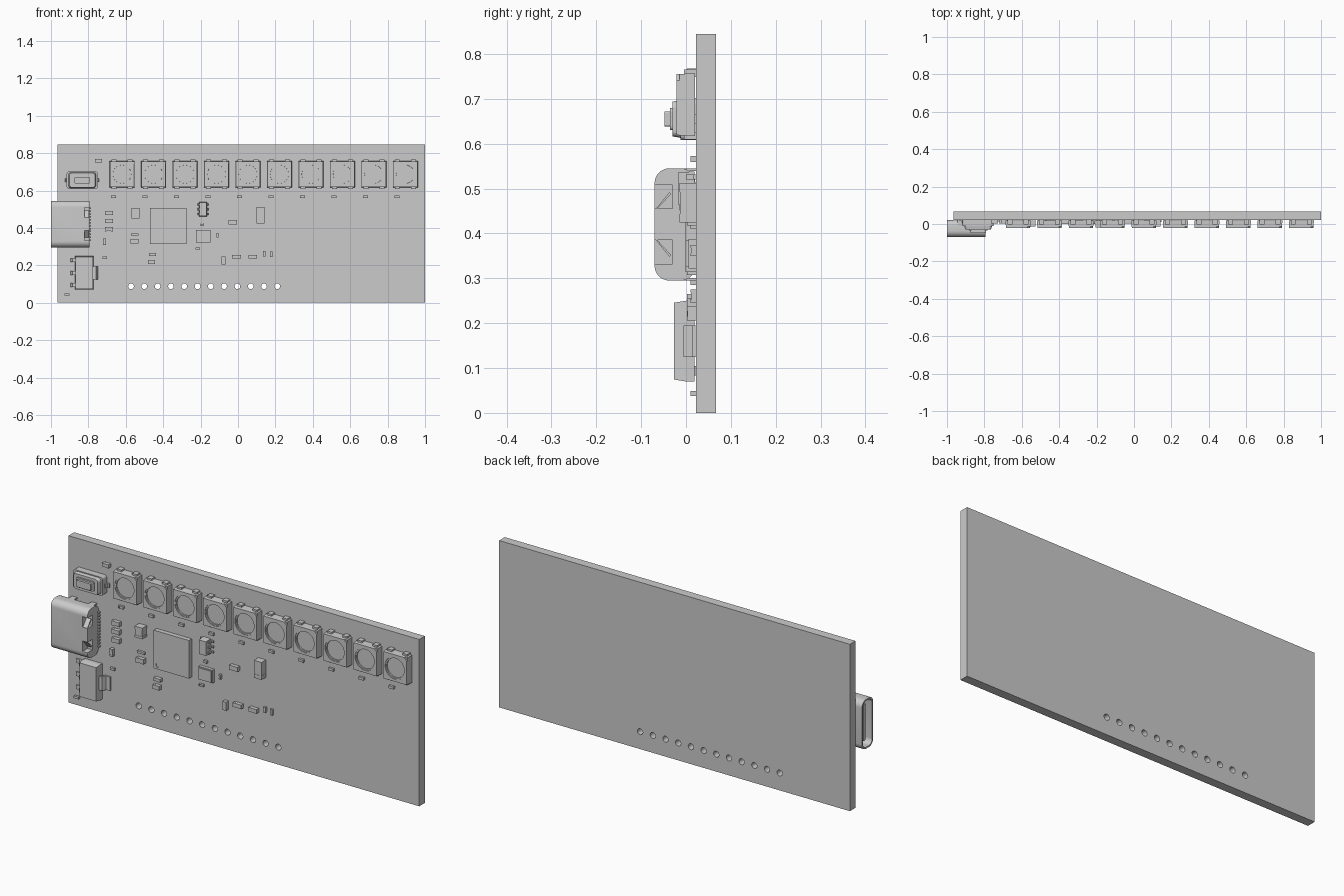
import bpy, bmesh, math
from mathutils import Vector

if "Cube" in bpy.data.objects:
    bpy.data.objects.remove(bpy.data.objects["Cube"])

FACE = 0.022   # y of the board's component side


def link(name, mesh):
    ob = bpy.data.objects.new(name, mesh)
    bpy.context.collection.objects.link(ob)
    return ob


def prism(name, pts, axis, a, b, scale=1.0):
    """Extrude a 2D profile along axis from a to b; the end at a is scaled about its centre."""
    c = sum((Vector(p) for p in pts), Vector((0, 0))) / len(pts)

    def place(p, t):
        u, v = p
        return {'X': (t, u, v), 'Y': (u, t, v), 'Z': (u, v, t)}[axis]
    bm = bmesh.new()
    lo = [bm.verts.new(place(c + (Vector(p) - c) * scale, a)) for p in pts]
    hi = [bm.verts.new(place(p, b)) for p in pts]
    bm.faces.new(lo)
    bm.faces.new(hi)
    n = len(pts)
    for i in range(n):
        j = (i + 1) % n
        bm.faces.new((lo[i], lo[j], hi[j], hi[i]))
    bmesh.ops.recalc_face_normals(bm, faces=bm.faces)
    mesh = bpy.data.meshes.new(name)
    bm.to_mesh(mesh)
    bm.free()
    return link(name, mesh)


def rect(u0, u1, v0, v1):
    return [(u0, v0), (u1, v0), (u1, v1), (u0, v1)]


def box(name, cx, cz, w, h, y0, y1=FACE, scale=1.0):
    return prism(name, rect(cx - w / 2, cx + w / 2, cz - h / 2, cz + h / 2), 'Y', y0, y1, scale)


def circle(cx, cz, r, n=32):
    return [(cx + r * math.cos(math.tau * i / n), cz + r * math.sin(math.tau * i / n)) for i in range(n)]


def rounded(u0, u1, v0, v1, r, seg=8):
    pts = []
    for k, (u, v) in enumerate([(u1 - r, v1 - r), (u0 + r, v1 - r), (u0 + r, v0 + r), (u1 - r, v0 + r)]):
        for i in range(seg + 1):
            t = math.pi / 2 * (k + i / seg)
            pts.append((u + r * math.cos(t), v + r * math.sin(t)))
    return pts


def cut(ob, cutters):
    """Subtract the cutters, bake the result and delete them."""
    for c in cutters:
        m = ob.modifiers.new("cut", 'BOOLEAN')
        m.operation, m.solver, m.object = 'DIFFERENCE', 'EXACT', c
    dg = bpy.context.evaluated_depsgraph_get()
    mesh = bpy.data.meshes.new_from_object(ob.evaluated_get(dg))
    ob.modifiers.clear()
    ob.data = mesh
    for c in cutters:
        bpy.data.objects.remove(c)


def smooth(ob):
    bpy.ops.object.select_all(action='DESELECT')
    ob.select_set(True)
    bpy.context.view_layer.objects.active = ob
    bpy.ops.object.shade_smooth_by_angle(angle=math.radians(30))


def gull_lead(name, x_in, x_out, cz, w, y_top, t=0.006):
    """Bent lead leaving a package at y_top and landing on the board."""
    xa, xb = x_in + (x_out - x_in) * 0.35, x_in + (x_out - x_in) * 0.55
    d = math.copysign(t, x_out - x_in)
    pts = [(x_in, y_top), (xa, y_top), (xb, FACE - t), (x_out, FACE - t),
           (x_out, FACE), (xb - d, FACE), (xa - d, y_top + t), (x_in, y_top + t)]
    return prism(name, pts, 'Z', cz - w / 2, cz + w / 2)


# Board with a row of pin holes
board = box("board", 0.0175, 0.4225, 1.965, 0.845, FACE, 0.067)
cut(board, [prism("hole_cutter", circle(-0.572 + 0.0711 * i, 0.088, 0.015, 24), 'Y', 0, 0.1)
            for i in range(12)])
smooth(board)

# Row of LEDs, each with a round dished lens, keyed corner and four leads
lx, lz, hw = -0.62, 0.687, 0.067
led = box("led_1", lx, lz, 0.134, 0.14, -0.021, 0.02, 0.97)
lens = prism("lens_cutter", circle(lx, lz, 0.05), 'Y', -0.012, -0.03, 0.98)
rim = prism("rim_cutter", circle(lx, lz, 0.056), 'Y', -0.018, -0.03)
key = prism("key_cutter", [(lx + hw + .01, lz + hw - .025), (lx + hw + .01, lz + hw + .01),
                           (lx + hw - .025, lz + hw + .01)], 'Y', -0.03, -0.014)
cut(led, [rim, lens, key])
smooth(led)
lead = prism("led_1_lead", rect(-0.004, 0.0, -0.078, 0.078), 'Y', 0, 1)
bpy.data.objects.remove(lead)
for i in range(10):
    x = lx + 0.1683 * i
    if i:
        link(f"led_{i + 1}", led.data).location.x = x - lx
    for sx in (-1, 1):
        for sz in (-1, 1):
            box(f"led_{i + 1}_lead", x + sx * 0.043, lz + sz * 0.07, 0.026, 0.016, -0.004)


# Small chip parts: ceramic middle between two end terminals
def chip_part(name, cx, cz, w, h):
    s = min(w, h)
    t = 0.012 if s < 0.0155 else 0.02 if s < 0.03 else 0.036
    y = FACE - t
    if w >= h:
        box(name + "_body", cx, cz, w * 0.6, h * 0.95, y + 0.001)
        for k in (-1, 1):
            box(name + "_terminal", cx + k * w * 0.39, cz, w * 0.22, h, y)
    else:
        box(name + "_body", cx, cz, w * 0.95, h * 0.6, y + 0.001)
        for k in (-1, 1):
            box(name + "_terminal", cx, cz + k * h * 0.39, w, h * 0.22, y)


for i in range(10):
    chip_part("led_capacitor", lx - 0.045 + 0.1683 * i, 0.566, 0.027, 0.013)
for p in [(-.746, .759, .037, .018), (-.69, .479, .043, .022), (-.69, .437, .043, .022),
          (-.69, .393, .043, .022), (-.714, .326, .016, .037), (-.713, .24, .024, .013),
          (-.548, .479, .043, .056), (-.553, .366, .04, .011), (-.553, .328, .043, .024),
          (-.457, .257, .037, .016), (-.463, .217, .037, .021), (-.192, .416, .019, .013),
          (-.11, .362, .011, .024), (-.215, .291, .024, .011), (-.028, .43, .045, .024),
          (.12, .468, .043, .088), (-.078, .227, .021, .043), (-.008, .246, .048, .021),
          (.079, .246, .045, .021), (.14, .262, .013, .027), (.178, .26, .013, .03),
          (-.914, .043, .027, .011)]:
    chip_part("chip_part", *p)

# Main processor with a pin-one dimple
cpu = box("processor", -0.373, 0.411, 0.197, 0.193, -0.001)
cut(cpu, [prism("dimple_cutter", circle(-0.45, 0.335, 0.01, 20), 'Y', -0.01, 0.003)])

# Crystal can
box("crystal_base", -0.186, 0.355, 0.078, 0.066, 0.006)
box("crystal_lid", -0.186, 0.355, 0.07, 0.058, -0.001, 0.007)

# Six-lead chip
box("small_chip", -0.187, 0.5, 0.042, 0.077, -0.018, 0.019, 0.92)
for z in (0.474, 0.5, 0.526):
    for s in (-1, 1):
        gull_lead("small_chip_lead", -0.187 + s * 0.018, -0.187 + s * 0.037, z, 0.011, 0.0)

# Voltage regulator with three leads and a wide tab
box("regulator_lower", -0.822, 0.16, 0.097, 0.18, 0.0, 0.019)
box("regulator_upper", -0.822, 0.16, 0.097, 0.18, -0.027, 0.0, 0.95)
for z in (0.227, 0.16, 0.094):
    gull_lead("regulator_lead", -0.868, -0.918, z, 0.021, -0.006)
gull_lead("regulator_tab", -0.776, -0.727, 0.16, 0.07, -0.006, 0.008)

# Push button
bx, bz = -0.833, 0.655
prism("button_base", rounded(bx - .083, bx + .083, bz - .047, bz + .047, .012, 3), 'Y', -0.012, FACE)
prism("button_cover", rounded(bx - .074, bx + .074, bz - .042, bz + .042, .015, 4), 'Y', -0.03, -0.012, 0.92)
prism("button_collar", rounded(bx - .05, bx + .05, bz - .025, bz + .025, .008, 3), 'Y', -0.036, -0.03)
prism("button_plunger", rounded(bx - .041, bx + .041, bz - .017, bz + .017, .004, 3), 'Y', -0.048, -0.036)
for s in (-1, 1):
    gull_lead("button_lead", bx + s * 0.08, bx + s * 0.1, bz, 0.02, 0.004)

# Port: hollow rounded shell with two notches at the rear
shell = prism("port_shell", rounded(-0.07, 0.021, 0.295, 0.545, 0.033), 'X', -1.0, -0.795)
cavity = prism("cavity_cutter", rounded(-0.062, 0.013, 0.303, 0.537, 0.026), 'X', -1.05, -0.84)
windows = [(0.455, 0.508), (0.332, 0.385)]
cut(shell, [cavity] + [prism("notch_cutter", rect(-0.1, -0.03, a, b), 'X', -0.822, -0.7) for a, b in windows])
smooth(shell)
prism("port_tongue", rounded(-0.034, -0.015, 0.327, 0.513, 0.005, 3), 'X', -0.983, -0.835)
for s in (-1, 1):
    m = 0.42
    prism("port_spring_tab", [(-0.067, m + s * .035), (-0.064, m + s * .035),
                              (-0.033, m + s * .068), (-0.037, m + s * .072)], 'X', -0.822, -0.797)
    for x in (-0.93, -0.82):
        prism("port_leg", rect(-0.02, 0.03, min(m + s * .119, m + s * .125), max(m + s * .119, m + s * .125)),
              'X', x - 0.015, x + 0.015)
for i in range(12):
    box("port_pin", -0.794, 0.42 + (i - 5.5) * 0.0155, 0.016, 0.008, 0.012)
